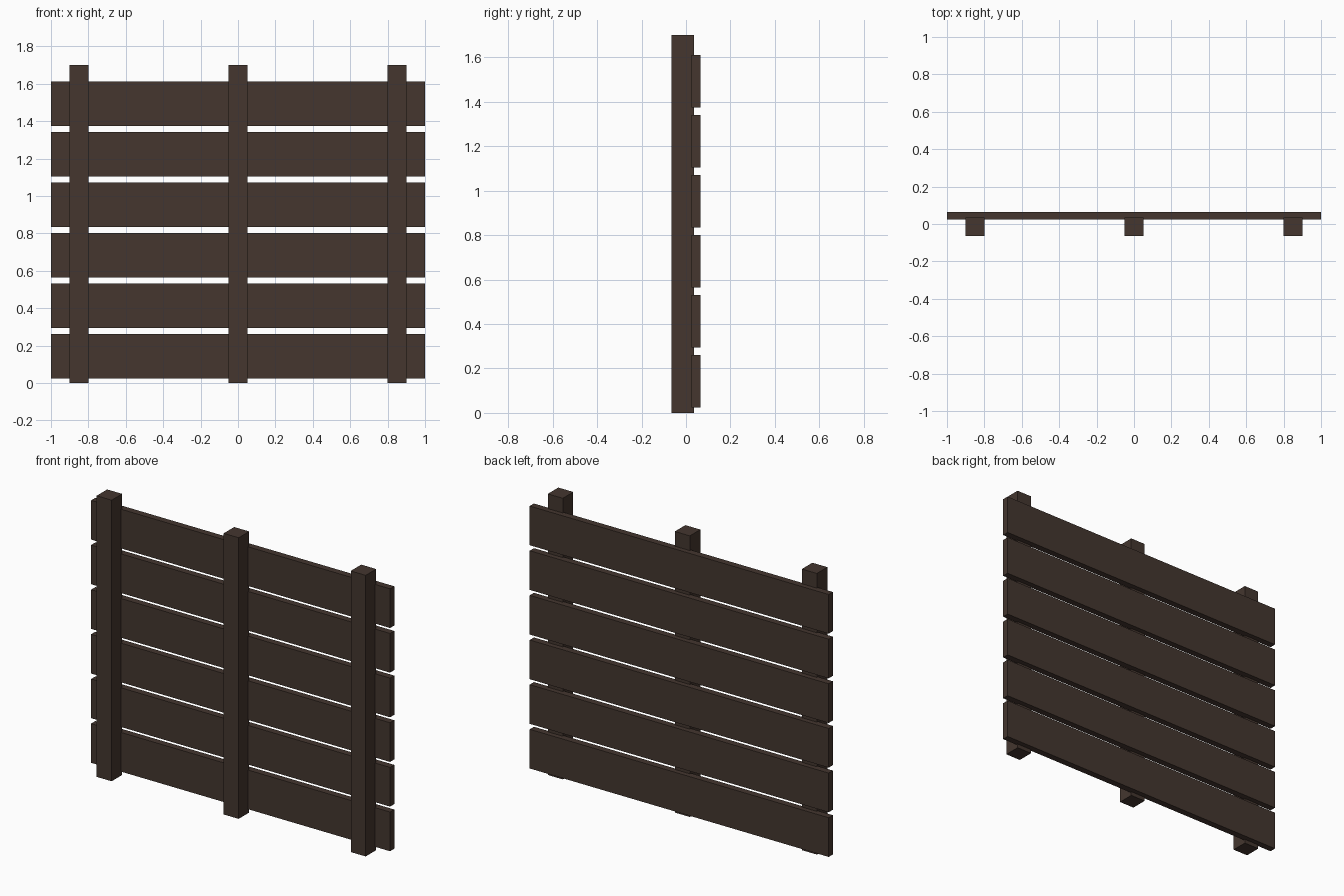
import bpy

cube = bpy.data.objects.get("Cube")
if cube:
    bpy.data.objects.remove(cube, do_unlink=True)

# Dark brown timber
wood = bpy.data.materials.new("dark_brown_wood")
wood.use_nodes = True
colour = (0.058, 0.037, 0.028, 1)
wood.diffuse_color = colour
wood.node_tree.nodes["Principled BSDF"].inputs["Base Color"].default_value = colour


def box(name, low, high):
    """Flat-sided box between two opposite corners."""
    bpy.ops.mesh.primitive_cube_add(
        size=1, location=[(a + b) / 2 for a, b in zip(low, high)])
    obj = bpy.context.object
    obj.name = name
    obj.scale = [b - a for a, b in zip(low, high)]
    bpy.ops.object.transform_apply(location=False, rotation=False, scale=True)
    obj.data.materials.append(wood)
    return obj


# Three upright posts at the front
POST_HALF = 0.05
for side, x in (("right", -0.85), ("middle", 0), ("left", 0.85)):
    box(side + "_post", (x - POST_HALF, -0.065, 0), (x + POST_HALF, 0.035, 1.7))

# Six horizontal planks let slightly into the backs of the posts
PLANK_HEIGHT, PITCH, FIRST = 0.237, 0.27, 0.024
for i in range(6):
    z = FIRST + i * PITCH
    box(f"plank_{i + 1}", (-1, 0.025, z), (1, 0.065, z + PLANK_HEIGHT))
